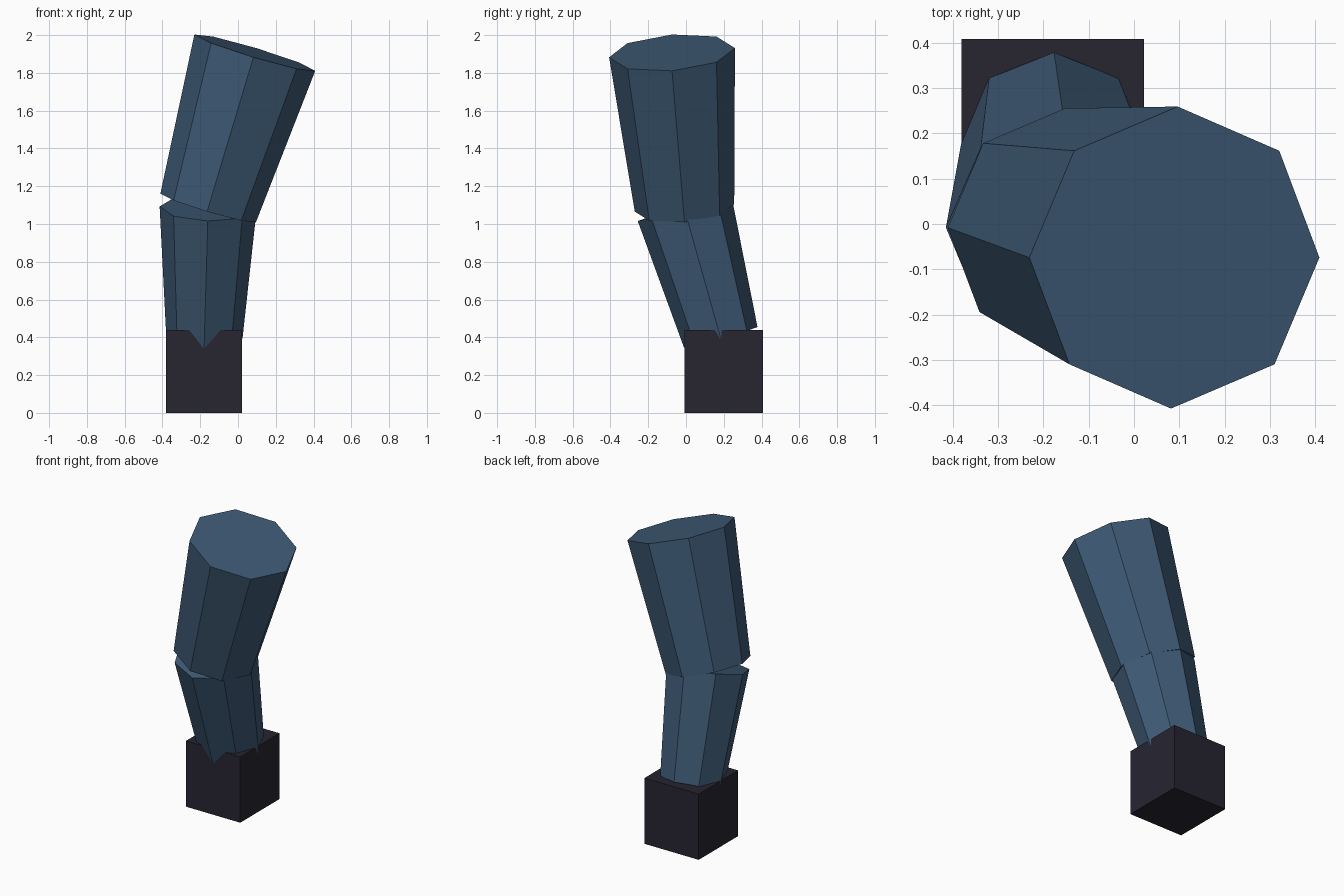
import bpy, bmesh
from mathutils import Vector, Matrix

if "Cube" in bpy.data.objects:
    bpy.data.objects.remove(bpy.data.objects["Cube"])


def material(name, color):
    m = bpy.data.materials.new(name)
    m.diffuse_color = (*color, 1)
    m.use_nodes = True
    m.node_tree.nodes["Principled BSDF"].inputs["Base Color"].default_value = m.diffuse_color
    return m


blue = material("denim blue", (0.048, 0.102, 0.178))
dark = material("dark shoe", (0.020, 0.018, 0.030))


def finish(bm, name, mat):
    me = bpy.data.meshes.new(name)
    bm.to_mesh(me)
    bm.free()
    me.materials.append(mat)
    ob = bpy.data.objects.new(name, me)
    bpy.context.collection.objects.link(ob)
    return ob


def limb(name, bottom, top, r_bottom, r_top, mat):
    """Eight-sided tapered limb between two points, corners along its own x and y."""
    a, b = Vector(bottom), Vector(top)
    z = (b - a).normalized()
    x = Vector((0, 1, 0)).cross(z).normalized()
    y = z.cross(x)
    frame = Matrix((x, y, z)).transposed().to_4x4()
    frame.translation = (a + b) / 2
    bm = bmesh.new()
    bmesh.ops.create_cone(bm, cap_ends=True, segments=8, radius1=r_bottom,
                          radius2=r_top, depth=(b - a).length, matrix=frame)
    return finish(bm, name, mat)


hip = (0.089, -0.074, 1.907)
knee = (-0.158, -0.008, 1.085)
ankle = (-0.178, 0.184, 0.40)

# Thigh and shin
limb("thigh", knee, hip, 0.264, 0.334, blue)
limb("shin", ankle, knee, 0.202, 0.257, blue)

# Block foot
bm = bmesh.new()
size = Matrix.Diagonal((0.402, 0.416, 0.44, 1))
bmesh.ops.create_cube(bm, size=1, matrix=Matrix.Translation((-0.179, 0.2, 0.22)) @ size)
finish(bm, "foot", dark)
